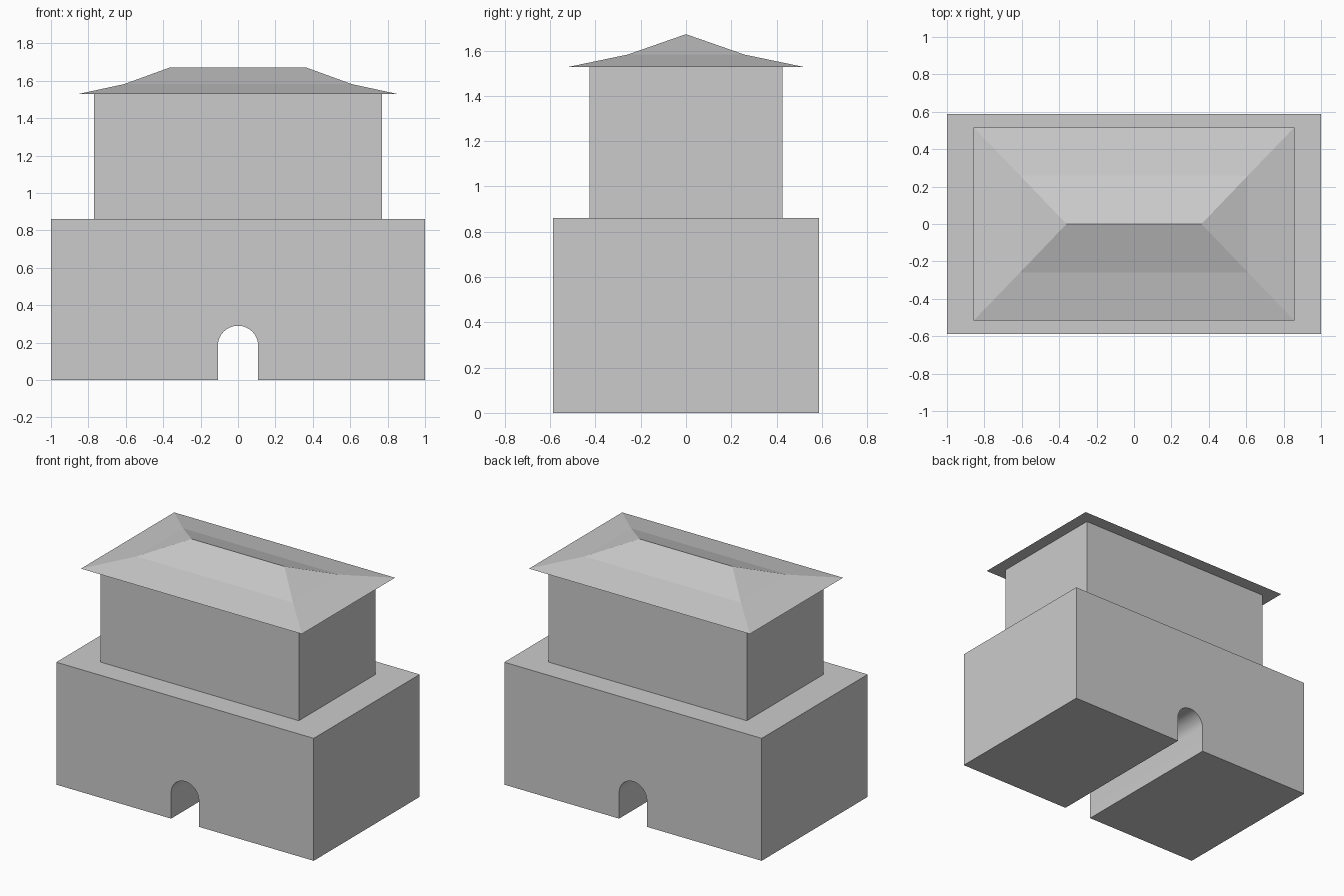
import bpy, bmesh
from math import pi, cos, sin

if "Cube" in bpy.data.objects:
    bpy.data.objects.remove(bpy.data.objects["Cube"])


def finish(name, bm):
    bmesh.ops.recalc_face_normals(bm, faces=bm.faces)
    mesh = bpy.data.meshes.new(name)
    bm.to_mesh(mesh)
    bm.free()
    ob = bpy.data.objects.new(name, mesh)
    bpy.context.collection.objects.link(ob)
    return ob


def ring(bm, x, y, z):
    return [bm.verts.new((sx * x, sy * y, z))
            for sx, sy in ((-1, -1), (1, -1), (1, 1), (-1, 1))]


def bridge(bm, a, b):
    for i in range(4):
        j = (i + 1) % 4
        bm.faces.new((a[i], a[j], b[j], b[i]))


# Gate base: front outline with arched passage, extruded front to back
W, D, H = 1.0, 0.588, 0.86
R, SPRING, SEG = 0.108, 0.182, 16
arch = [(R * cos(pi * i / SEG), SPRING + R * sin(pi * i / SEG)) for i in range(SEG + 1)]
outline = [(-W, 0), (-W, H), (W, H), (W, 0), (R, 0)] + arch + [(-R, 0)]
bm = bmesh.new()
face = bm.faces.new([bm.verts.new((x, -D, z)) for x, z in outline])
ext = bmesh.ops.extrude_face_region(bm, geom=[face], use_keep_orig=True)
moved = [g for g in ext["geom"] if isinstance(g, bmesh.types.BMVert)]
bmesh.ops.translate(bm, verts=moved, vec=(0, 2 * D, 0))
base = finish("gate_base", bm)
bpy.context.view_layer.objects.active = base
base.select_set(True)
bpy.ops.object.shade_smooth_by_angle(angle=pi / 6)
base.select_set(False)

# Upper storey
bm = bmesh.new()
low, high = ring(bm, 0.77, 0.425, H), ring(bm, 0.77, 0.425, 1.528)
bridge(bm, low, high)
bm.faces.new(low)
bm.faces.new(high)
finish("upper_storey", bm)

# Hipped roof with flared eaves and a flat underside
bm = bmesh.new()
eave = ring(bm, 0.858, 0.517, 1.528)
kink = ring(bm, 0.608, 0.258, 1.582)
left, right = (bm.verts.new((x, 0, 1.672)) for x in (-0.361, 0.361))
bm.faces.new(eave)
bridge(bm, eave, kink)
bm.faces.new((kink[0], kink[1], right, left))
bm.faces.new((kink[1], kink[2], right))
bm.faces.new((kink[2], kink[3], left, right))
bm.faces.new((kink[3], kink[0], left))
finish("roof", bm)
